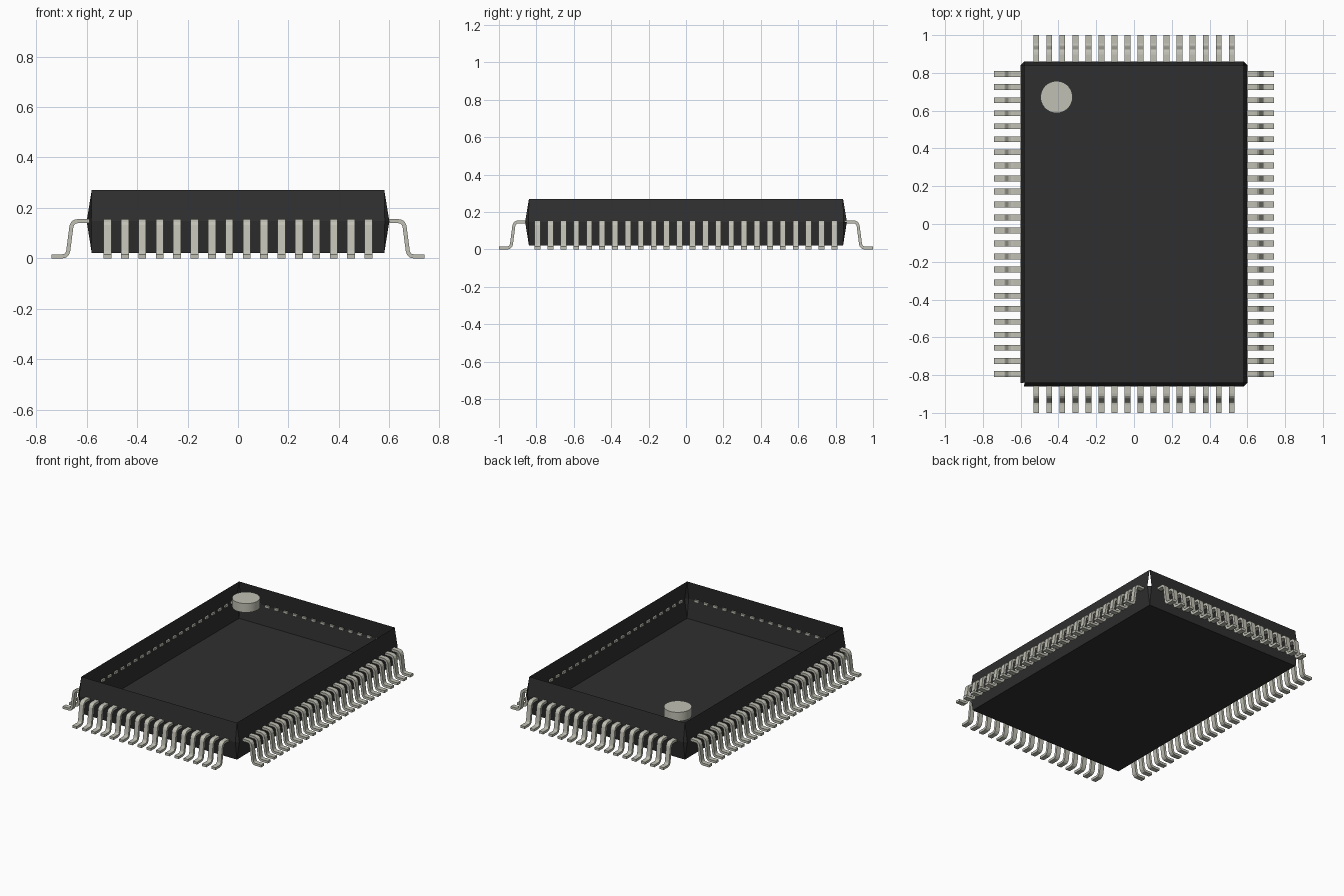
import bpy
import bmesh
import math

cube = bpy.data.objects.get("Cube")
if cube:
    bpy.data.objects.remove(cube, do_unlink=True)


def make_material(name, rgb):
    mat = bpy.data.materials.new(name)
    mat.use_nodes = True
    mat.diffuse_color = (*rgb, 1.0)
    mat.node_tree.nodes["Principled BSDF"].inputs["Base Color"].default_value = (*rgb, 1.0)
    return mat


black = make_material("black_plastic", (0.028, 0.028, 0.028))
metal = make_material("tinned_metal", (0.53, 0.53, 0.46))


def make_object(name, bm, mat):
    mesh = bpy.data.meshes.new(name)
    bm.to_mesh(mesh)
    bm.free()
    mesh.materials.append(mat)
    obj = bpy.data.objects.new(name, mesh)
    bpy.context.collection.objects.link(obj)
    return obj


def smooth(obj, degrees):
    bpy.ops.object.select_all(action='DESELECT')
    obj.select_set(True)
    bpy.context.view_layer.objects.active = obj
    bpy.ops.object.shade_smooth_by_angle(angle=math.radians(degrees))


# Package body: an open tray, widest at the lead plane, with clipped corners there
MID_X, MID_Y = 0.60, 0.86
INSET, CLIP = 0.02, 0.018
Z_BOTTOM, Z_MID, Z_TOP = 0.022, 0.147, 0.27
corners = [(1, 1), (-1, 1), (-1, -1), (1, -1)]

bm = bmesh.new()
top, bottom, mid = [], [], []
for sx, sy in corners:
    top.append(bm.verts.new((sx * (MID_X - INSET), sy * (MID_Y - INSET), Z_TOP)))
    bottom.append(bm.verts.new((sx * (MID_X - INSET), sy * (MID_Y - INSET), Z_BOTTOM)))
    pair = [bm.verts.new((sx * MID_X, sy * (MID_Y - CLIP), Z_MID)),
            bm.verts.new((sx * (MID_X - CLIP), sy * MID_Y, Z_MID))]
    mid.append(pair if sx == sy else pair[::-1])

for i, (sx, sy) in enumerate(corners):
    j = (i + 1) % 4
    # sloping walls above and below the lead plane
    bm.faces.new((mid[i][1], mid[j][0], top[j], top[i]))
    bm.faces.new((bottom[i], bottom[j], mid[j][0], mid[i][1]))
    # corner clips, left open on one diagonal
    if sx != sy:
        bm.faces.new((mid[i][0], mid[i][1], top[i]))
    if (sx, sy) != (-1, -1):
        bm.faces.new((mid[i][1], mid[i][0], bottom[i]))
bm.faces.new(bottom[::-1])
make_object("package_body", bm, black)

# Corner marker disc, level with the rim
bm = bmesh.new()
bmesh.ops.create_cone(bm, cap_ends=True, segments=40, radius1=0.085, radius2=0.085, depth=0.06)
disc = make_object("corner_marker", bm, metal)
disc.location = (-0.41, 0.672, Z_TOP - 0.03)
smooth(disc, 30)

# Bent lead path: distance out from the body's widest edge, height
LEAD_PATH = [(-0.012, 0.147), (0.036, 0.147), (0.047, 0.145), (0.055, 0.139), (0.060, 0.129),
             (0.073, 0.030), (0.077, 0.018), (0.085, 0.010), (0.095, 0.008), (0.14, 0.008)]
LEAD_WIDTH, THICKNESS, PITCH = 0.031, 0.016, 0.069


def lead_row(name, angle, edge, count):
    start = -PITCH * (count - 1) / 2
    bm = bmesh.new()
    rails = [[bm.verts.new((edge + d, start + side * LEAD_WIDTH / 2, z)) for d, z in LEAD_PATH]
             for side in (-1, 1)]
    for k in range(len(LEAD_PATH) - 1):
        bm.faces.new((rails[0][k], rails[0][k + 1], rails[1][k + 1], rails[1][k]))
    row = make_object(name, bm, metal)
    row.rotation_euler.z = angle
    solid = row.modifiers.new("thickness", 'SOLIDIFY')
    solid.thickness = THICKNESS
    solid.offset = 0
    solid.use_even_offset = True
    array = row.modifiers.new("row", 'ARRAY')
    array.count = count
    array.use_relative_offset = False
    array.use_constant_offset = True
    array.constant_offset_displace = (0, PITCH, 0)


lead_row("left_leads", 0, MID_X, 24)
lead_row("back_leads", math.pi / 2, MID_Y, 16)
lead_row("right_leads", math.pi, MID_X, 24)
lead_row("front_leads", -math.pi / 2, MID_Y, 16)
